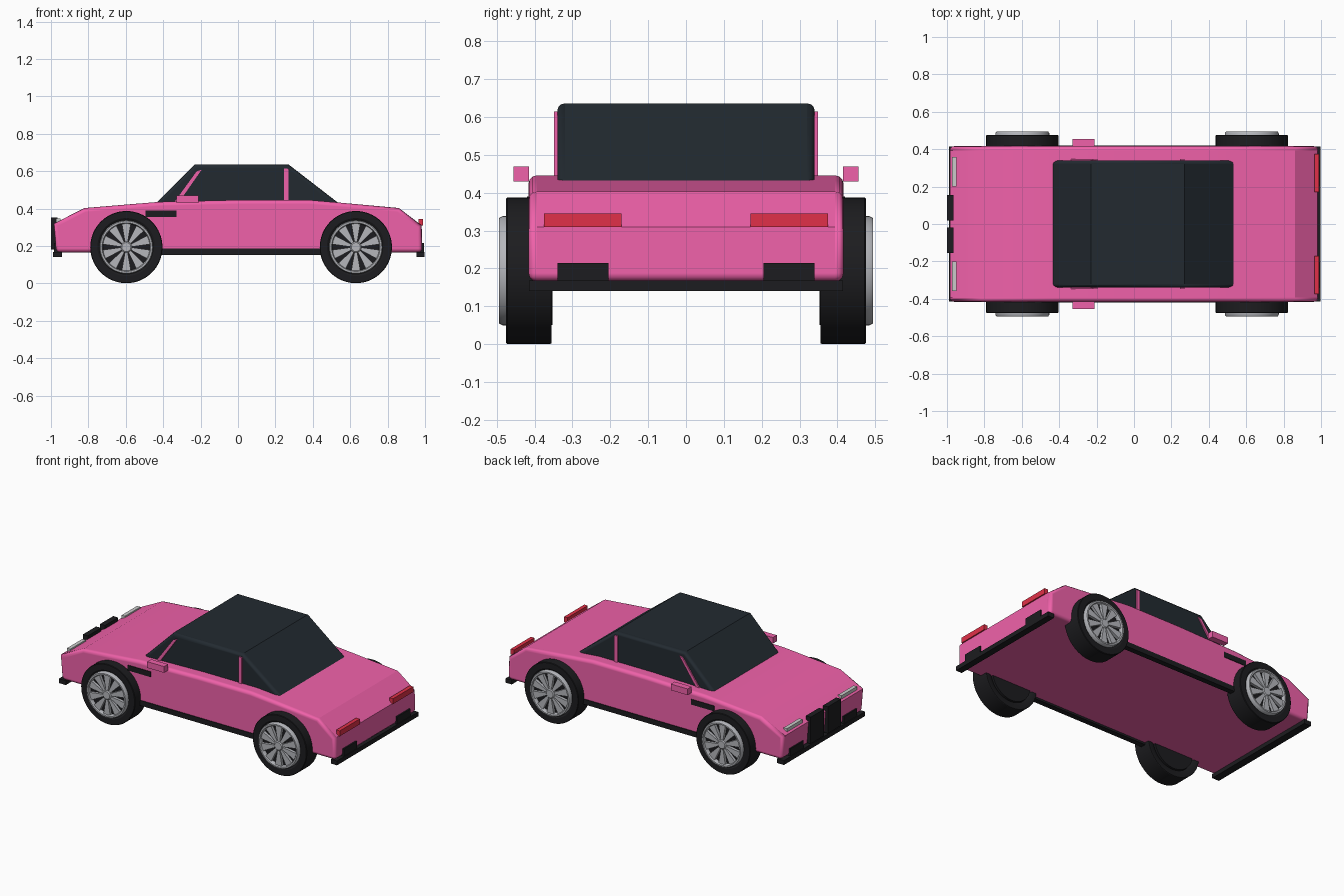
import bpy, bmesh
from math import cos, sin, pi, radians
from mathutils import Matrix

if "Cube" in bpy.data.objects:
    bpy.data.objects.remove(bpy.data.objects["Cube"])


def mat(name, c):
    m = bpy.data.materials.new(name)
    m.diffuse_color = (*c, 1)
    m.use_nodes = True
    m.node_tree.nodes["Principled BSDF"].inputs["Base Color"].default_value = m.diffuse_color
    return m


PINK = mat("pink_paint", (0.87, 0.12, 0.40))
GLASS = mat("dark_glass", (0.016, 0.023, 0.03))
BLACK = mat("black_trim", (0.012, 0.012, 0.014))
METAL = mat("wheel_metal", (0.46, 0.47, 0.50))
RED = mat("red_lens", (0.75, 0.03, 0.065))
CLEAR = mat("clear_lens", (0.68, 0.68, 0.70))


def finish(name, bm, material, bevel=0, segs=3, smooth=True):
    bmesh.ops.recalc_face_normals(bm, faces=bm.faces)
    me = bpy.data.meshes.new(name)
    bm.to_mesh(me)
    bm.free()
    me.materials.append(material)
    ob = bpy.data.objects.new(name, me)
    bpy.context.collection.objects.link(ob)
    if bevel:
        b = ob.modifiers.new("bevel", "BEVEL")
        b.width, b.segments, b.limit_method, b.angle_limit = bevel, segs, "ANGLE", radians(72)
        b.harden_normals = True
    if smooth:
        bpy.ops.object.select_all(action="DESELECT")
        ob.select_set(True)
        bpy.context.view_layer.objects.active = ob
        bpy.ops.object.shade_smooth_by_angle(angle=radians(30))
    return ob


def slab(name, profile, y0, y1, material, bevel=0, segs=3):
    """Extrude an x-z outline from y0 to y1."""
    bm = bmesh.new()
    a = [bm.verts.new((x, y0, z)) for x, z in profile]
    b = [bm.verts.new((x, y1, z)) for x, z in profile]
    bm.faces.new(a)
    bm.faces.new(b)
    n = len(a)
    for i in range(n):
        bm.faces.new((a[i], a[(i + 1) % n], b[(i + 1) % n], b[i]))
    return finish(name, bm, material, bevel, segs, bool(bevel))


def box(name, x, y, z, material):
    return slab(name, [(x[0], z[0]), (x[1], z[0]), (x[1], z[1]), (x[0], z[1])], *y, material)


def lathe(name, ring, centre, side, material, n=48, closed=False):
    """Spin (radius, y) points about the axle."""
    bm = bmesh.new()
    cols = [[bm.verts.new((centre[0] + r * cos(2 * pi * k / n), side * y,
                           centre[1] + r * sin(2 * pi * k / n))) for r, y in ring] for k in range(n)]
    m = len(ring)
    for k in range(n):
        c, d = cols[k], cols[(k + 1) % n]
        for i in range(m if closed else m - 1):
            j = (i + 1) % m
            bm.faces.new((c[i], c[j], d[j], d[i]))
    if not closed:
        bm.faces.new([c[0] for c in cols])
        bm.faces.new([c[-1] for c in cols])
    return finish(name, bm, material)


# Body shell and cabin
slab("body", [(-0.972, 0.166), (0.985, 0.166), (0.982, 0.31), (0.86, 0.403), (0.53, 0.433),
              (0.38, 0.446), (0.0, 0.446), (-0.42, 0.436), (-0.82, 0.403), (-0.985, 0.32)],
     -0.416, 0.416, PINK, 0.022)
slab("cabin", [(-0.46, 0.408), (0.565, 0.408), (0.27, 0.636), (-0.23, 0.636)],
     -0.34, 0.34, GLASS, 0.02)

# Bumper lips
box("front_lip", (-0.99, -0.94), (-0.415, 0.415), (0.14, 0.168), BLACK)
box("rear_lip", (0.955, 0.998), (-0.415, 0.415), (0.14, 0.168), BLACK)


def span(s, a, b):
    return tuple(sorted((s * a, s * b)))


for s, side in ((-1, "right"), (1, "left")):
    # Trim, lights and pillars on each side
    box(f"{side}_skirt", (-0.45, 0.48), span(s, 0.385, 0.42), (0.153, 0.186), BLACK)
    box(f"{side}_side_vent", (-0.495, -0.33), span(s, 0.40, 0.420), (0.356, 0.39), BLACK)
    box(f"{side}_mirror", (-0.33, -0.21), span(s, 0.415, 0.455), (0.43, 0.47), PINK)
    box(f"{side}_grille", (-1.0, -0.965), span(s, 0.02, 0.155), (0.18, 0.352), BLACK)
    box(f"{side}_front_vent", (-0.985, -0.95), span(s, 0.205, 0.34), (0.168, 0.215), BLACK)
    box(f"{side}_rear_vent", (0.96, 0.994), span(s, 0.205, 0.34), (0.165, 0.215), BLACK)
    box(f"{side}_headlight", (-0.972, -0.948), span(s, 0.2, 0.357), (0.318, 0.348), CLEAR)
    box(f"{side}_tail_light", (0.965, 0.99), span(s, 0.17, 0.375), (0.31, 0.345), RED)
    slab(f"{side}_front_pillar", [(-0.34, 0.435), (-0.315, 0.435), (-0.195, 0.607), (-0.22, 0.6)],
         *span(s, 0.33, 0.348), PINK)
    box(f"{side}_middle_pillar", (0.247, 0.27), span(s, 0.33, 0.348), (0.435, 0.615), PINK)

    # Wheels
    for end, cx in (("front", -0.597), ("rear", 0.63)):
        c, R = (cx, 0.194), 0.193
        tag = f"{side}_{end}"
        lathe(tag + "_tire", [(0.145, 0.365), (0.165, 0.355), (R - 0.002, 0.355), (R, 0.358),
                              (R, 0.472), (R - 0.003, 0.475), (0.155, 0.475), (0.14, 0.465)],
              c, s, BLACK, 64, True)
        lathe(tag + "_wheel_disc", [(0.143, 0.353), (0.143, 0.468)], c, s, BLACK)
        lathe(tag + "_rim", [(0.144, 0.462), (0.144, 0.485), (0.139, 0.494), (0.130, 0.494),
                             (0.125, 0.485), (0.125, 0.462)], c, s, METAL, 48, True)
        lathe(tag + "_hub", [(0.03, 0.465), (0.03, 0.486), (0.024, 0.491)], c, s, METAL, 24)
        bm = bmesh.new()
        for k in range(10):
            v = [bm.verts.new((r, s * y, w)) for y in (0.466, 0.486)
                 for r, w in ((0.02, -0.006), (0.13, -0.025), (0.13, 0.025), (0.02, 0.006))]
            for f in ((0, 1, 2, 3), (4, 5, 6, 7), (0, 1, 5, 4), (1, 2, 6, 5), (2, 3, 7, 6), (3, 0, 4, 7)):
                bm.faces.new([v[i] for i in f])
            bmesh.ops.transform(bm, verts=v, matrix=Matrix.Translation((cx, 0, c[1]))
                                @ Matrix.Rotation(pi / 2 + k * pi / 5, 4, "Y"))
        finish(tag + "_spokes", bm, METAL, smooth=False)
